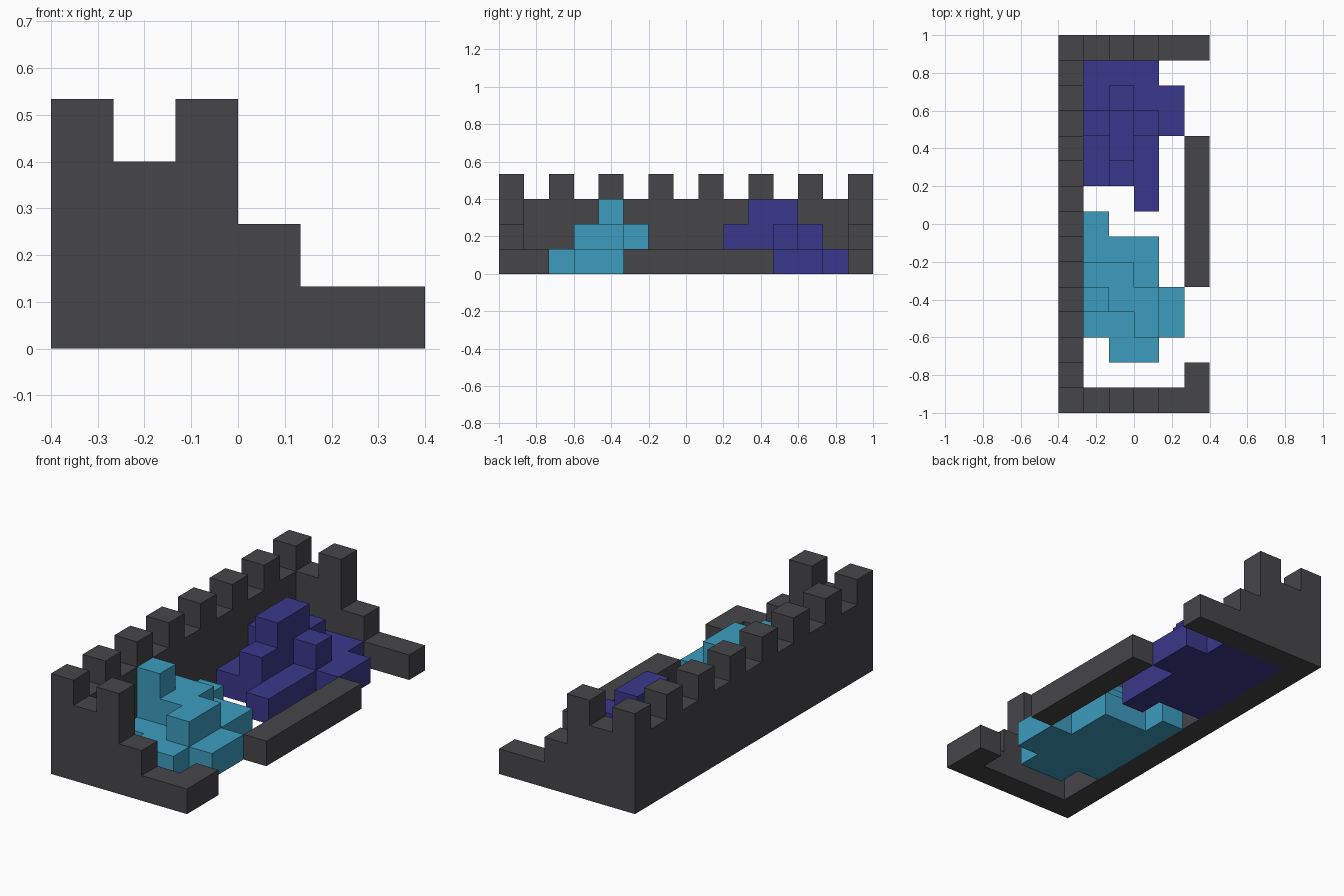
import bpy
import bmesh
from mathutils import Vector

CELL = 2 / 15          # edge length of one block
COLS, ROWS = 6, 15     # grid size across x and y


def make_material(name, colour):
    mat = bpy.data.materials.new(name)
    mat.use_nodes = True
    rgba = (*colour, 1)
    mat.diffuse_color = rgba
    bsdf = next(n for n in mat.node_tree.nodes if n.type == 'BSDF_PRINCIPLED')
    bsdf.inputs['Base Color'].default_value = rgba
    bsdf.inputs['Roughness'].default_value = 0.9
    return mat


def stack(*blocks):
    """Column heights from blocks of (column, row, width, depth, height)."""
    heights = {}
    for col, row, width, depth, height in blocks:
        for i in range(col, col + width):
            for j in range(row, row + depth):
                heights[i, j] = max(height, heights.get((i, j), 0))
    return heights


def build(name, heights, mat):
    """Make a closed block mesh holding only the outside faces."""
    bm = bmesh.new()

    def quad(origin, u, v):
        o, u, v = Vector(origin), Vector(u), Vector(v)
        shift = Vector((COLS / 2, ROWS / 2, 0))
        bm.faces.new([bm.verts.new((p - shift) * CELL)
                      for p in (o, o + u, o + u + v, o + v)])

    for (i, j), h in heights.items():
        quad((i, j, h), (1, 0, 0), (0, 1, 0))
        quad((i, j, 0), (0, 1, 0), (1, 0, 0))
        sides = {(1, 0): ((i + 1, j), (0, 1, 0)),
                 (-1, 0): ((i, j + 1), (0, -1, 0)),
                 (0, 1): ((i + 1, j + 1), (-1, 0, 0)),
                 (0, -1): ((i, j), (1, 0, 0))}
        for (di, dj), (corner, along) in sides.items():
            for k in range(heights.get((i + di, j + dj), 0), h):
                quad((*corner, k), along, (0, 0, 1))

    bmesh.ops.remove_doubles(bm, verts=bm.verts, dist=CELL / 100)
    mesh = bpy.data.meshes.new(name)
    bm.to_mesh(mesh)
    bm.free()
    mesh.materials.append(mat)
    obj = bpy.data.objects.new(name, mesh)
    bpy.context.scene.collection.objects.link(obj)
    return obj


cube = bpy.data.objects.get("Cube")
if cube:
    bpy.data.objects.remove(cube, do_unlink=True)

stone = make_material("dark_stone", (0.061, 0.059, 0.066))
cyan = make_material("cyan", (0.046, 0.335, 0.52))
indigo = make_material("indigo", (0.042, 0.039, 0.26))

# Long wall with merlons on every second block
wall = [(0, 0, 1, ROWS, 3)] + [(0, j, 1, 1, 4) for j in range(0, ROWS, 2)]
# Stepped end walls, each with one merlon
for end in (0, ROWS - 1):
    wall += [(1, end, 1, 1, 3), (2, end, 1, 1, 4),
             (3, end, 1, 1, 2), (4, end, 2, 1, 1)]
# Short return of the low wall at the front corner
wall.append((5, 1, 1, 1, 1))
build("castle_wall", stack(*wall), stone)

# Separate low curb on the open side
build("low_curb", stack((5, 5, 1, 6, 1)), stone)

# Cyan block pile: base layer, then raised blocks
build("cyan_block_pile", stack(
    (1, 3, 1, 5, 1), (2, 2, 2, 5, 1), (4, 3, 1, 2, 1),
    (1, 4, 2, 2, 2), (3, 3, 1, 2, 2), (1, 4, 1, 1, 3)), cyan)

# Indigo block pile: base layer, then raised blocks
build("indigo_block_pile", stack(
    (1, 9, 3, 5, 1), (3, 8, 1, 1, 1), (4, 11, 1, 2, 1),
    (2, 9, 1, 4, 2), (1, 11, 3, 1, 2), (2, 10, 1, 2, 3)), indigo)
